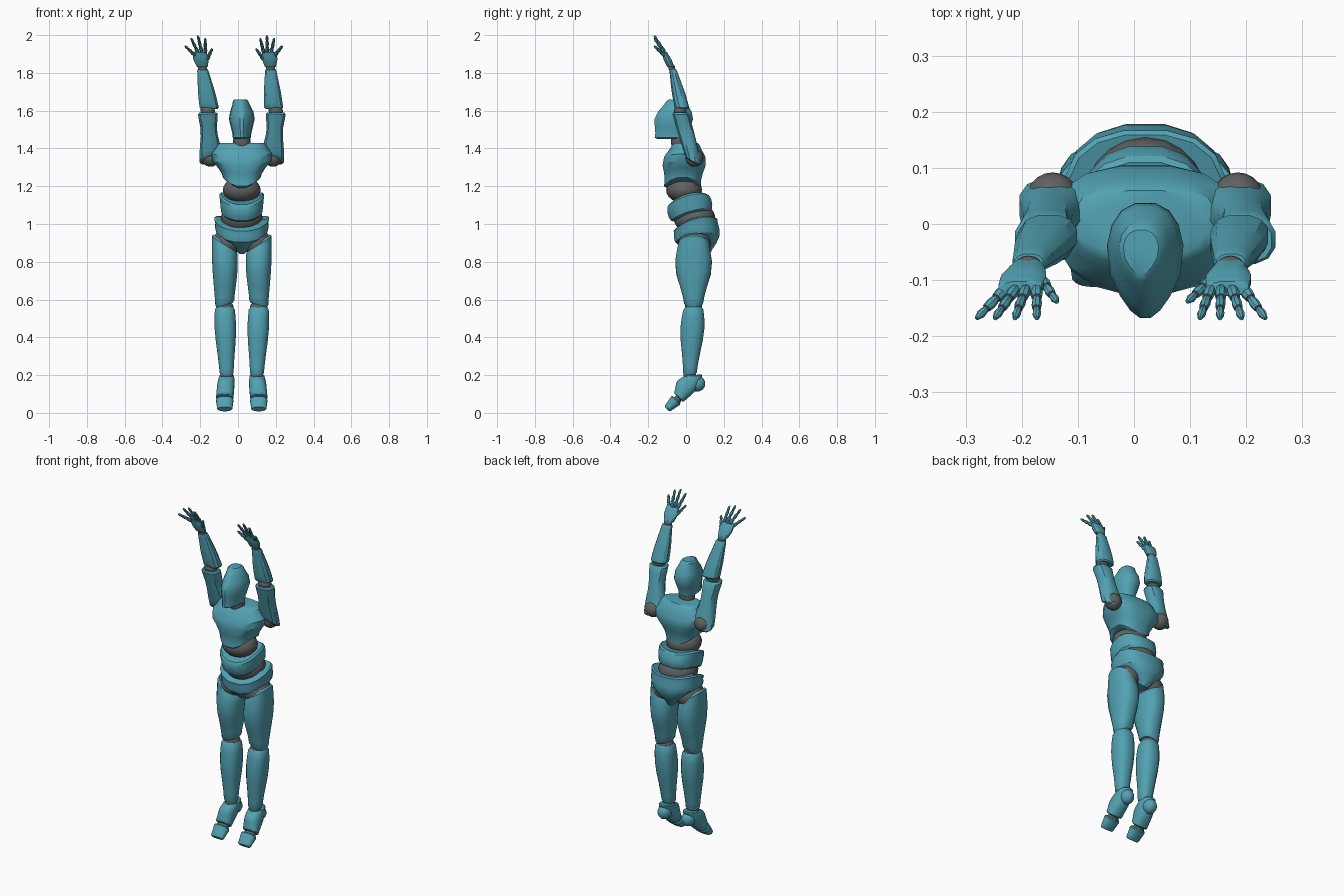
import bpy, bmesh, math
from mathutils import Vector, Matrix

cube = bpy.data.objects.get("Cube")
if cube:
    bpy.data.objects.remove(cube)


def material(name, color):
    mat = bpy.data.materials.new(name)
    mat.use_nodes = True
    mat.diffuse_color = (*color, 1)
    mat.node_tree.nodes["Principled BSDF"].inputs["Base Color"].default_value = (*color, 1)
    return mat


TEAL = material("teal_shell", (.085, .36, .45))
GREY = material("grey_joint", (.12, .12, .12))
parts = []


def mix(pair, t):
    return pair[0] + (pair[1] - pair[0]) * t


def midline(height):
    # The raised hands lean slightly to one side
    return .02 - .05 * min(max((height - 1.6) / .4, 0), 1)


def finish(bm, name, mat, side):
    """Place a part on its side of the body and store it as an object."""
    for vert in bm.verts:
        vert.co.x = midline(vert.co.z) + side * vert.co.x
    bmesh.ops.recalc_face_normals(bm, faces=bm.faces)
    mesh = bpy.data.meshes.new(name)
    bm.to_mesh(mesh)
    bm.free()
    mesh.materials.append(mat)
    part = bpy.data.objects.new(name, mesh)
    bpy.context.collection.objects.link(part)
    parts.append(part)


def shell(name, start, end, widths, depths, swell=(0, 0), peak=.5, tilt=(0, 0),
          lean=(0, 0), lift=(0, 0), taper=0, rim=.86, sides=16, steps=8, power=2.4, side=1):
    """Armour piece: a squarish section swept upward or downward, swelling at its peak.
    Tilt slopes the hems front to back, lean slopes them sideways, lift raises their flanks."""
    bm = bmesh.new()
    start, end = Vector(start), Vector(end)
    skew = math.log(.5) / math.log(peak)
    loops = []
    for k in range(steps + 1):
        t = (1 - math.cos(math.pi * k / steps)) / 2
        bulge = math.sin(math.pi * t ** skew) ** 2
        scale = rim if k in (0, steps) else 1
        width = (mix(widths, t) + swell[0] * bulge) * scale
        depth = (mix(depths, t) + swell[1] * bulge) * scale
        loop = []
        for i in range(sides):
            angle = math.tau * (i + .5) / sides
            c, s = math.cos(angle), math.sin(angle)
            x = math.copysign(abs(c) ** (2 / power), c) * width * (1 - taper * max(0, -s))
            y = math.copysign(abs(s) ** (2 / power), s) * depth
            z = mix(tilt, t) * y + mix(lean, t) * x + mix(lift, t) * c * c
            loop.append(bm.verts.new(start.lerp(end, t) + Vector((x, y, z))))
        loops.append(loop)
    for low, high in zip(loops, loops[1:]):
        for i in range(sides):
            j = (i + 1) % sides
            bm.faces.new((low[i], low[j], high[j], high[i]))
    bm.faces.new(loops[0])
    bm.faces.new(loops[-1])
    finish(bm, name, TEAL, side)


def ball(name, centre, radii, side=1, mat=GREY):
    bm = bmesh.new()
    matrix = Matrix.Translation(centre) @ Matrix.Diagonal((*radii, 1))
    bmesh.ops.create_uvsphere(bm, u_segments=20, v_segments=12, radius=1, matrix=matrix)
    finish(bm, name, mat, side)


def rod(bm, start, end, radius_start, radius_end):
    along = end - start
    turn = along.to_track_quat('Z', 'Y').to_matrix().to_4x4()
    bmesh.ops.create_cone(bm, cap_ends=True, segments=8, radius1=radius_start, radius2=radius_end,
                          depth=along.length, matrix=Matrix.Translation((start + end) / 2) @ turn)


def finger(name, base, tip, side, radius=.011):
    """Three tapering knuckle shells over a thin grey core."""
    base, tip = Vector(base), Vector(tip)
    cover, core = bmesh.new(), bmesh.new()
    for k in range(3):
        start, end = base.lerp(tip, k / 3 + .03), base.lerp(tip, (k + 1) / 3 - .03)
        middle = (start + end) / 2
        girth = radius * (1 - k / 7)
        rod(cover, start, middle, girth * .85, girth)
        rod(cover, middle, end, girth, girth * (.85 if k < 2 else .5))
    rod(core, base, base.lerp(tip, .8), radius * .75, radius / 2)
    finish(cover, name, TEAL, side)
    finish(core, name + "_joints", GREY, side)


# Head and neck
shell("head", start=(0, -.08, 1.45), end=(0, -.05, 1.66), widths=(.05, .04), depths=(.09, .05),
      swell=(.025, .035), peak=.55, taper=.45, rim=.8)
ball("neck", (0, -.04, 1.44), (.046, .04, .07))

# Torso, with round joints showing between the hems
shell("chest", start=(0, -.02, 1.19), end=(0, 0, 1.43), widths=(.1, .13), depths=(.1, .07),
      swell=(.05, .035), peak=.6, lift=(.05, 0), taper=.1, power=2.6)
ball("abdomen_joint", (0, -.01, 1.18), (.1, .095, .07))
shell("belly", start=(0, .03, 1.04), end=(0, .01, 1.13), widths=(.11, .12), depths=(.11, .11),
      swell=(0, .01), tilt=(.28, .28), lift=(.02, .03), rim=.92, steps=5)
ball("waist_joint", (0, .045, 1.03), (.11, .11, .085))
shell("pelvis", start=(0, .07, .84), end=(0, .05, 1), widths=(.04, .15), depths=(.06, .12),
      swell=(.04, .03), tilt=(0, .28), lift=(.03, .035), rim=.92)

for side, word in ((1, "left_"), (-1, "right_")):
    # Leg
    ball(word + "hip_joint", (.08, .045, .9), (.075, .085, .075), side)
    shell(word + "thigh", start=(.09, .04, .9), end=(.09, .04, .57), widths=(.07, .05),
          depths=(.08, .05), swell=(.006, .03), peak=.4, lean=(.75, -.3), side=side)
    ball(word + "knee_joint", (.09, .04, .56), (.046, .046, .035), side)
    shell(word + "shin", start=(.09, .04, .56), end=(.08, .02, .2), widths=(.053, .037),
          depths=(.052, .036), swell=(.01, .018), peak=.35, side=side)
    ball(word + "ankle_joint", (.08, .02, .195), (.035, .034, .03), side)
    shell(word + "foot", start=(.08, .04, .2), end=(.09, -.04, .08), widths=(.04, .047),
          depths=(.05, .025), swell=(.003, .015), peak=.4, tilt=(.1, -1), side=side)
    ball(word + "heel", (.08, .06, .155), (.038, .042, .042), side, TEAL)
    ball(word + "toe_joint", (.09, -.045, .07), (.036, .02, .022), side)
    shell(word + "toes", start=(.09, -.05, .07), end=(.09, -.1, .02), widths=(.047, .04),
          depths=(.024, .014), tilt=(-1, -1), steps=5, side=side)

    # Arm
    ball(word + "shoulder_joint", (.165, .045, 1.35), (.047,) * 3, side)
    shell(word + "upper_arm", start=(.165, .04, 1.34), end=(.18, -.03, 1.59), widths=(.06, .054),
          depths=(.045, .045), swell=(-.013, .002), peak=.6, tilt=(-.5, 0), lean=(-.3, 0),
          sides=12, side=side)
    ball(word + "elbow_joint", (.18, -.03, 1.6), (.038, .034, .03), side)
    shell(word + "forearm", start=(.17, -.02, 1.61), end=(.18, -.07, 1.82), widths=(.053, .03),
          depths=(.04, .02), swell=(.003, .004), peak=.4, sides=12, side=side)
    ball(word + "wrist_joint", (.18, -.075, 1.825), (.024, .018, .02), side)
    shell(word + "palm", start=(.18, -.08, 1.83), end=(.185, -.115, 1.91), widths=(.03, .04),
          depths=(.02, .015), swell=(.006, .004), sides=12, side=side)

    # Hand: four fanned fingers and a lower thumb on the inner edge
    finger(word + "thumb", (.15, -.1, 1.87), (.115, -.14, 1.93), side)
    for i, label in enumerate(("index", "middle", "ring", "little")):
        drop = (i - 1) ** 2
        finger(word + label + "_finger", (.155 + .019 * i, -.115, 1.91 - .004 * drop),
               (.145 + .038 * i, -.17, 2 - .014 * drop), side)

# Soft shading with crisp rims
bpy.ops.object.select_all(action='DESELECT')
for part in parts:
    part.select_set(True)
bpy.context.view_layer.objects.active = parts[0]
bpy.ops.object.shade_smooth_by_angle(angle=math.radians(32))
